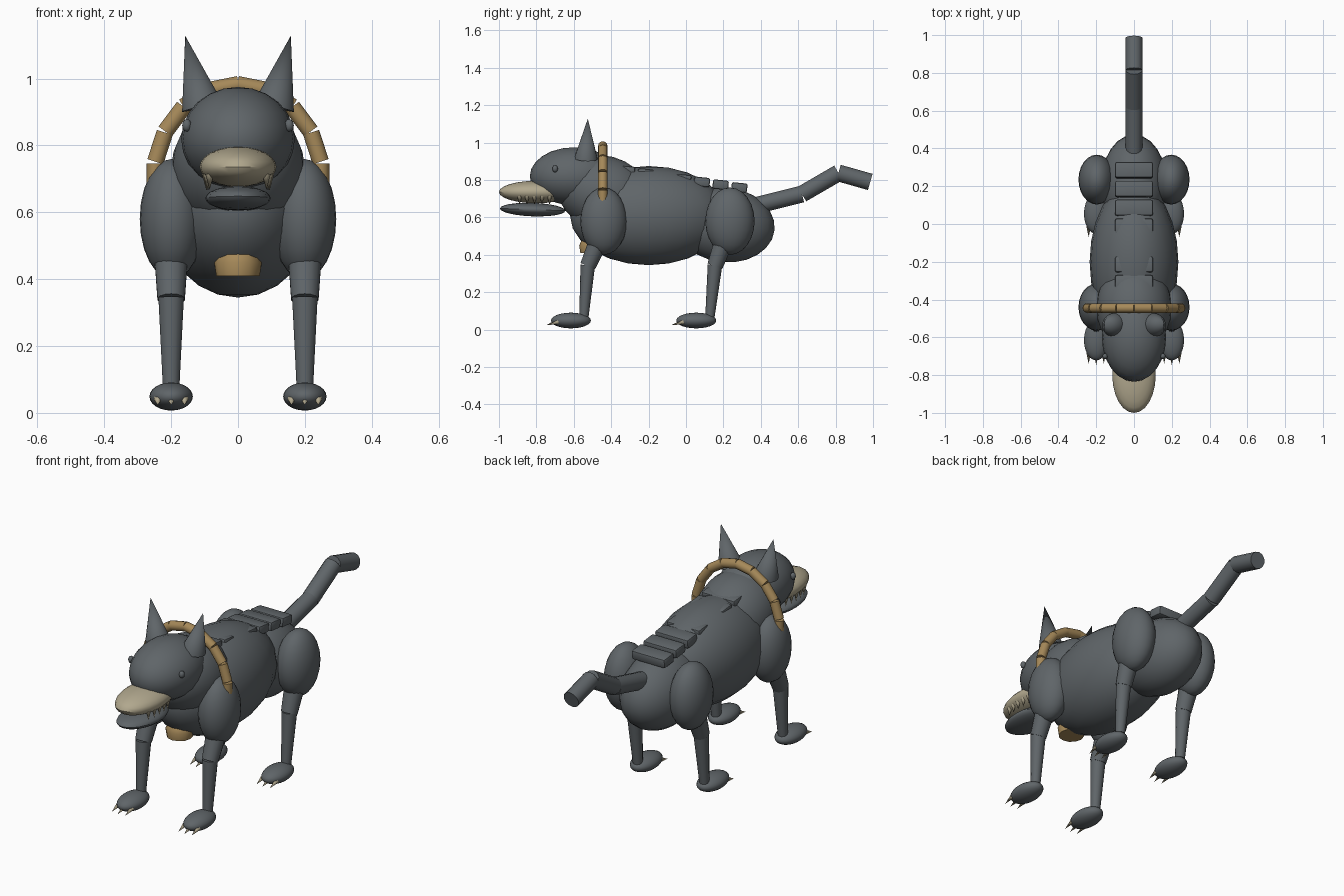
import bpy, bmesh, math
from mathutils import Vector, Matrix

cube = bpy.data.objects.get("Cube")
if cube:
    bpy.data.objects.remove(cube, do_unlink=True)


def material(name, color):
    m = bpy.data.materials.new(name)
    m.use_nodes = True
    m.diffuse_color = (*color, 1)
    m.node_tree.nodes["Principled BSDF"].inputs["Base Color"].default_value = (*color, 1)
    return m


GREY = material("slate grey", (0.115, 0.13, 0.14))
GOLD = material("dull gold", (0.38, 0.25, 0.10))
BONE = material("bone", (0.44, 0.39, 0.27))


def finish(name, bm, mat, angle=40):
    bmesh.ops.recalc_face_normals(bm, faces=bm.faces)
    mesh = bpy.data.meshes.new(name)
    bm.to_mesh(mesh)
    bm.free()
    mesh.materials.append(mat)
    ob = bpy.data.objects.new(name, mesh)
    bpy.context.scene.collection.objects.link(ob)
    bpy.ops.object.select_all(action='DESELECT')
    ob.select_set(True)
    bpy.context.view_layer.objects.active = ob
    bpy.ops.object.shade_smooth_by_angle(angle=math.radians(angle))
    return ob


def ellipsoid(name, loc, radii, mat=GREY, tilt=0, seg=24):
    bm = bmesh.new()
    bmesh.ops.create_uvsphere(bm, u_segments=seg, v_segments=seg // 2, radius=1)
    m = Matrix.Translation(loc) @ Matrix.Rotation(math.radians(tilt), 4, 'X') @ Matrix.Diagonal((*radii, 1))
    bmesh.ops.transform(bm, matrix=m, verts=bm.verts)
    return finish(name, bm, mat)


def rod(name, a, b, r1, r2, mat=GREY, seg=14):
    """Tapered cylinder or cone from a to b."""
    a, b = Vector(a), Vector(b)
    d = b - a
    bm = bmesh.new()
    bmesh.ops.create_cone(bm, cap_ends=True, segments=seg, radius1=r1, radius2=r2, depth=d.length)
    m = Matrix.Translation((a + b) / 2) @ d.to_track_quat('Z', 'Y').to_matrix().to_4x4()
    bmesh.ops.transform(bm, matrix=m, verts=bm.verts)
    bmesh.ops.remove_doubles(bm, verts=bm.verts, dist=1e-5)
    return finish(name, bm, mat, 50)


# Torso
ellipsoid("body", (0, -0.2, 0.61), (0.235, 0.42, 0.265))
ellipsoid("hindquarters", (0, 0.21, 0.56), (0.175, 0.265, 0.2), tilt=-6)
ellipsoid("neck", (0, -0.44, 0.73), (0.2, 0.25, 0.2), tilt=-15)

# Head
ellipsoid("head", (0, -0.6, 0.82), (0.17, 0.235, 0.155))
ellipsoid("muzzle", (0, -0.8, 0.736), (0.115, 0.2, 0.06), BONE)
ellipsoid("lower_jaw", (0, -0.82, 0.642), (0.098, 0.175, 0.036), tilt=-2)

for side, s in (("left", 1), ("right", -1)):
    ellipsoid(side + "_eye", (s * 0.153, -0.7, 0.86), (0.014, 0.015, 0.019), seg=12)
    rod(side + "_ear", (s * 0.107, -0.535, 0.915), (s * 0.158, -0.525, 1.128), 0.063, 0, seg=16)

    # Teeth along the upper lip
    for i in range(5):
        y = -0.89 + i * 0.04
        x = s * 0.095 * math.sqrt(1 - ((y + 0.8) / 0.2) ** 2)
        rod(f"{side}_tooth_{i + 1}", (x, y, 0.715), (x, y, 0.667), 0.013, 0, BONE, 8)

    # Legs: joint mass, upper leg, shin, paw, claws
    legs = (("front", -0.44, 0.125, (-0.465, -0.525, -0.546), -0.615),
            ("hind", 0.235, 0.132, (0.205, 0.155, 0.128), 0.055))
    for end, joint_y, joint_ry, (y0, y1, y2), paw_y in legs:
        x = s * 0.2
        tag = f"{side}_{end}_"
        ellipsoid(tag + "haunch", (s * 0.197, joint_y, 0.58), (0.097, joint_ry, 0.18))
        rod(tag + "upper_leg", (x, y0, 0.48), (x, y1, 0.34), 0.052, 0.042)
        rod(tag + "shin", (x, y1, 0.345), (x, y2, 0.07), 0.039, 0.025)
        ellipsoid(tag + "paw", (x, paw_y, 0.049), (0.065, 0.107, 0.042))
        for k in (-1, 0, 1):
            cx = x + k * 0.04
            base = paw_y - 0.075 + abs(k) * 0.008
            rod(f"{tag}claw_{k + 2}", (cx, base, 0.042), (cx, base - 0.058, 0.024), 0.012, 0, BONE, 8)

# Tail
tail = [(0.38, 0.665), (0.62, 0.725), (0.815, 0.838), (0.985, 0.79)]
for i, (p, q) in enumerate(zip(tail, tail[1:])):
    rod(f"tail_{i + 1}", (0, *p), (0, *q), 0.045, 0.045, seg=12)

# Back plates
for i in range(7):
    bm = bmesh.new()
    bmesh.ops.create_cube(bm, size=1)
    m = (Matrix.Translation((0, 0.285 - i * 0.1, 0.76 + i * 0.015))
         @ Matrix.Rotation(math.radians(-6), 4, 'X') @ Matrix.Diagonal((0.2, 0.085, 0.05, 1)))
    bmesh.ops.transform(bm, matrix=m, verts=bm.verts)
    bmesh.ops.bevel(bm, geom=bm.edges[:], offset=0.01, segments=2, affect='EDGES', profile=0.5)
    finish(f"back_plate_{i + 1}", bm, GREY)

# Collar of beads arching over the neck
for i in range(10):
    t = math.radians(i * 20)
    c = Vector((0.248 * math.cos(t), -0.445, 0.7 + 0.278 * math.sin(t)))
    d = Vector((-0.248 * math.sin(t), 0, 0.278 * math.cos(t))).normalized() * 0.046
    rod(f"collar_bead_{i + 1}", c - d, c + d, 0.025, 0.025, GOLD, 12)

# Chest medallion: domed bell
bm = bmesh.new()
profile = [(0, 0.505), (0.035, 0.503), (0.06, 0.475), (0.071, 0.45), (0.065, 0.41), (0, 0.41)]
ring = [bm.verts.new((r, -0.5, z)) for r, z in profile]
edges = [bm.edges.new(p) for p in zip(ring, ring[1:])]
bmesh.ops.spin(bm, geom=ring + edges, cent=(0, -0.5, 0), axis=(0, 0, 1), angle=math.tau, steps=12)
bmesh.ops.remove_doubles(bm, verts=bm.verts, dist=1e-5)
finish("chest_medallion", bm, GOLD)
